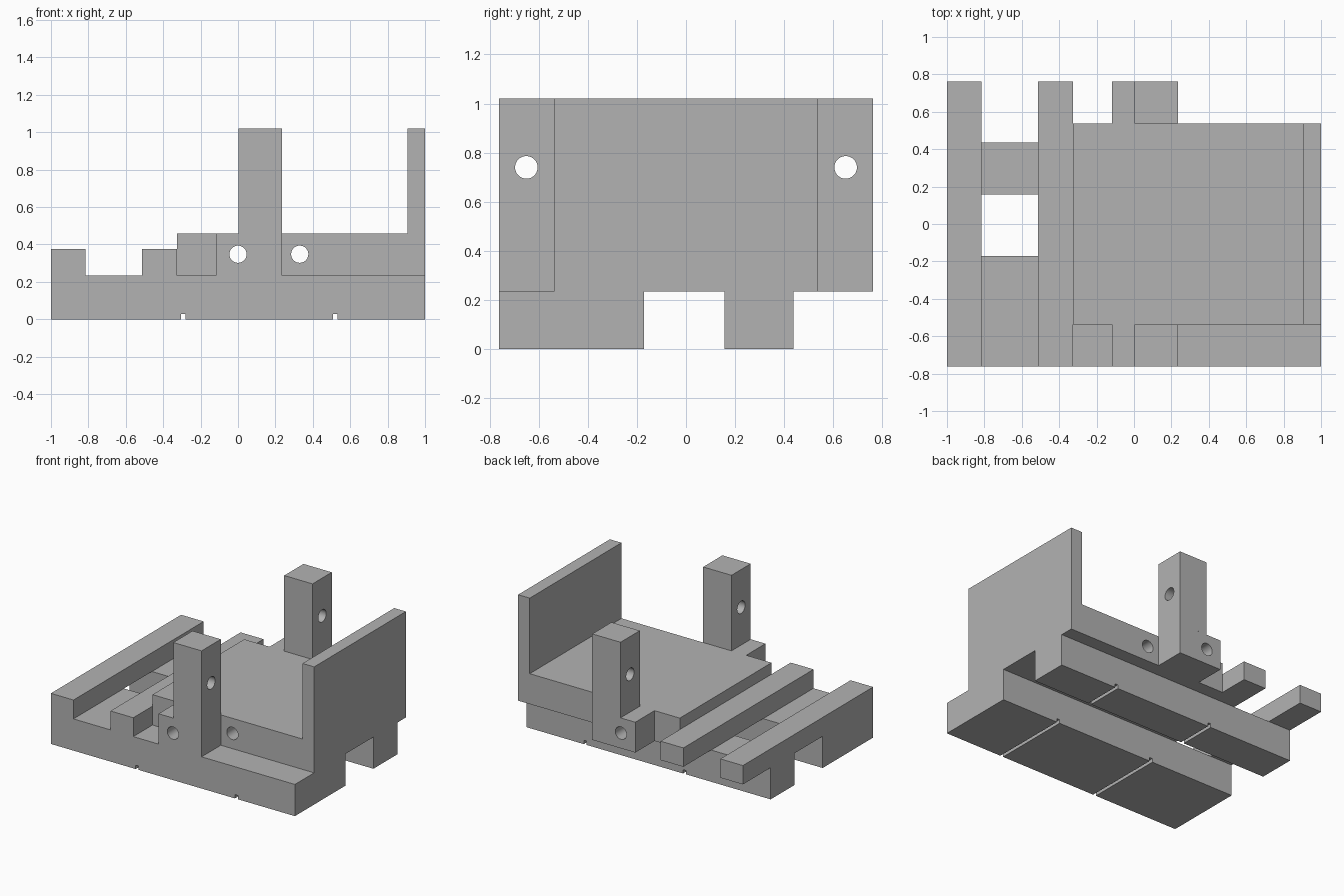
import bpy
import math

default = bpy.data.objects.get("Cube")
if default:
    bpy.data.objects.remove(default, do_unlink=True)

grey = bpy.data.materials.new("plain grey")
grey.use_nodes = True
grey.diffuse_color = (0.45, 0.45, 0.45, 1)
grey.node_tree.nodes["Principled BSDF"].inputs["Base Color"].default_value = (0.45, 0.45, 0.45, 1)


def box(name, x, y, z):
    """Box from (low, high) ranges on each axis."""
    spans = (x, y, z)
    bpy.ops.mesh.primitive_cube_add(size=1, location=[sum(s) / 2 for s in spans])
    ob = bpy.context.object
    ob.name = name
    ob.scale = [s[1] - s[0] for s in spans]
    bpy.ops.object.transform_apply(location=True, rotation=True, scale=True)
    ob.data.materials.append(grey)
    return ob


def rod(name, location, rotation, length):
    """Round cutter for a drilled hole."""
    bpy.ops.mesh.primitive_cylinder_add(vertices=40, radius=0.046, depth=length,
                                        location=location, rotation=rotation)
    ob = bpy.context.object
    ob.name = name
    ob.hide_render = True
    ob.data.materials.append(grey)
    return ob


def cut(ob, cutters):
    """Subtract each cutter and keep the drilled edges crisp."""
    bpy.ops.object.select_all(action='DESELECT')
    ob.select_set(True)
    bpy.context.view_layer.objects.active = ob
    for c in cutters:
        mod = ob.modifiers.new("cut", 'BOOLEAN')
        mod.operation = 'DIFFERENCE'
        mod.solver = 'EXACT'
        mod.object = c
        bpy.ops.object.modifier_apply(modifier=mod.name)
    bpy.ops.object.shade_smooth_by_angle(angle=math.radians(30))


# Shared levels
RAIL, BAR, DECK, TOP = 0.235, 0.375, 0.46, 1.02
EDGE, INNER = 0.762, 0.537

# Cutters: cross holes along the depth, post holes along the length, floor grooves
deep_holes = [rod("deep_hole_cutter", (x, 0, 0.348), (math.pi / 2, 0, 0), 2)
              for x in (0, 0.33)]
post_holes = [rod("post_hole_cutter", (0.12, s * 0.65, 0.74), (0, math.pi / 2, 0), 0.6)
              for s in (-1, 1)]
grooves = [box("groove_cutter", (x - 0.012, x + 0.012), (-1, 1), (-0.1, 0.028))
           for x in (-0.293, 0.52)]

# Two long floor rails, grooved underneath
cut(box("front_rail", (-1, 1), (-EDGE, -0.172), (0, RAIL)), grooves)
cut(box("rear_rail", (-1, 1), (0.157, 0.437), (0, RAIL)), grooves)

# Raised cross bars
for name, x in (("outer_cross_bar", (-1, -0.815)), ("inner_cross_bar", (-0.512, -0.325))):
    box(name, x, (-EDGE, EDGE), (RAIL, BAR))

# Deck block and end wall
cut(box("deck", (-0.325, 1), (-INNER, INNER), (RAIL, DECK)), deep_holes)
box("end_wall", (0.905, 1), (-INNER, INNER), (DECK, TOP))

# Drilled feet with tall posts, mirrored front and rear
for side, label, hole in ((-1, "front", post_holes[0]), (1, "rear", post_holes[1])):
    y = sorted((side * INNER, side * EDGE))
    cut(box(label + "_post_foot", (-0.118, 0.235), y, (RAIL, DECK)), deep_holes[:1])
    cut(box(label + "_post", (0.003, 0.235), y, (DECK, TOP)), [hole])

# Remove the cutters
for c in deep_holes + post_holes + grooves:
    bpy.data.objects.remove(c, do_unlink=True)
